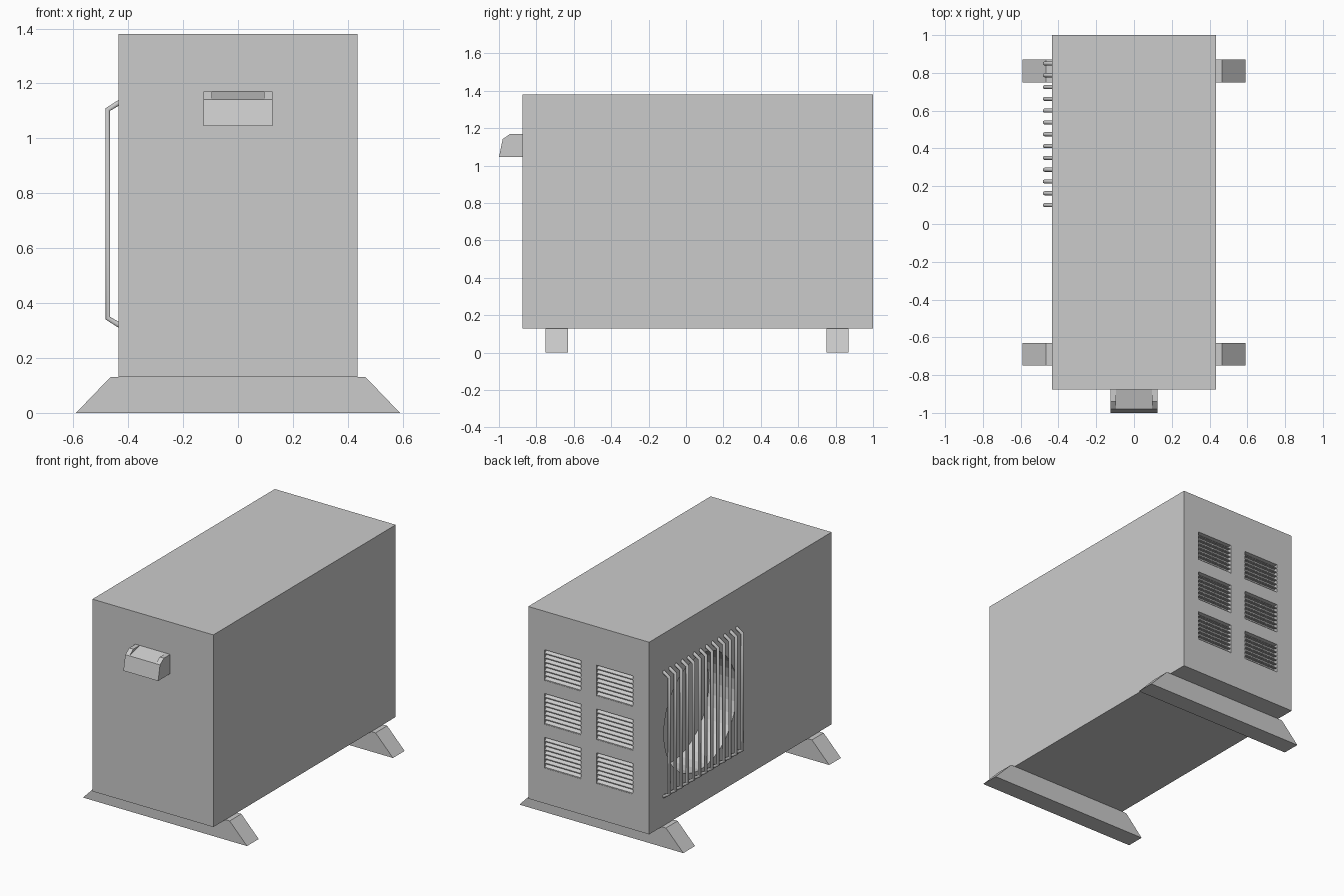
import bpy, bmesh
from mathutils import Vector, Matrix

if "Cube" in bpy.data.objects:
    bpy.data.objects.remove(bpy.data.objects["Cube"], do_unlink=True)

grey = bpy.data.materials.new("casing grey")
grey.use_nodes = True
colour = (0.6, 0.6, 0.6, 1)
grey.diffuse_color = colour
grey.node_tree.nodes["Principled BSDF"].inputs["Base Color"].default_value = colour


def finish(name, bm):
    bmesh.ops.recalc_face_normals(bm, faces=bm.faces)
    mesh = bpy.data.meshes.new(name)
    bm.to_mesh(mesh)
    bm.free()
    mesh.materials.append(grey)
    obj = bpy.data.objects.new(name, mesh)
    bpy.context.collection.objects.link(obj)
    return obj


def add_prism(bm, profile, axis, low, high):
    """Extrude a closed profile along x or y; the profile holds (other axis, z)."""
    def place(t, p):
        return (t, p[0], p[1]) if axis == "x" else (p[0], t, p[1])
    face = bm.faces.new([bm.verts.new(place(low, p)) for p in profile])
    moved = bmesh.ops.extrude_face_region(bm, geom=[face])["geom"]
    shift = Vector(place(high - low, (0, 0)))
    bmesh.ops.translate(bm, vec=shift, verts=[v for v in moved if isinstance(v, bmesh.types.BMVert)])


def add_box(bm, x0, x1, y0, y1, z0, z1):
    add_prism(bm, [(x0, z0), (x1, z0), (x1, z1), (x0, z1)], "y", y0, y1)


# Casing
W, FRONT, BACK, BOTTOM, TOP = 0.435, -0.875, 1.0, 0.13, 1.38
bm = bmesh.new()
add_box(bm, -W, W, FRONT, BACK, BOTTOM, TOP)
casing = finish("casing", bm)

# Cutters for the fan opening and the six vent pockets
FAN_Y, FAN_Z, FAN_R, DEPTH = 0.475, 0.725, 0.375, 0.2
VENT_W, VENT_H, VENT_D = 0.26, 0.2, 0.03
vents = [(x, z) for x in (-0.187, 0.187) for z in (0.46, 0.745, 1.03)]
bm = bmesh.new()
bmesh.ops.create_cone(
    bm, cap_ends=True, segments=32, radius1=FAN_R, radius2=FAN_R, depth=DEPTH * 2,
    matrix=Matrix.Translation((-W, FAN_Y, FAN_Z)) @ Matrix.Rotation(1.5707963, 4, "Y"))
for x, z in vents:
    add_box(bm, x - VENT_W / 2, x + VENT_W / 2, BACK - VENT_D, BACK + 0.1,
            z - VENT_H / 2, z + VENT_H / 2)
cutter = finish("opening_cutter", bm)
cutter.hide_render = True
cut = casing.modifiers.new("openings", "BOOLEAN")
cut.object = cutter
cut.operation = "DIFFERENCE"
cut.solver = "EXACT"
bpy.context.view_layer.objects.active = casing
bpy.ops.object.modifier_apply(modifier=cut.name)
bpy.data.objects.remove(cutter, do_unlink=True)

# Sloping slats in the vents
SLATS = 7
pitch = VENT_H / SLATS
bm = bmesh.new()
for x, z in vents:
    for i in range(SLATS):
        low = z - VENT_H / 2 + i * pitch
        edge = BACK - 0.002
        inner = BACK - VENT_D
        add_prism(bm, [(inner, low + pitch * 0.3), (edge, low), (edge, low + pitch * 0.2),
                       (inner, low + pitch)], "x", x - VENT_W / 2, x + VENT_W / 2)
finish("vent_slats", bm)

# Fan guard bars
BARS = 13
path = [(-W + 0.01, 1.135), (-0.474, 1.105), (-0.474, 0.345), (-W + 0.01, 0.315)]
for i in range(BARS):
    y = FAN_Y + FAN_R * (2 * i / (BARS - 1) - 1)
    curve = bpy.data.curves.new("guard_bar", "CURVE")
    curve.dimensions = "3D"
    curve.bevel_depth = 0.011
    curve.bevel_resolution = 1
    curve.materials.append(grey)
    spline = curve.splines.new("POLY")
    spline.points.add(len(path) - 1)
    for point, (x, z) in zip(spline.points, path):
        point.co = (x, y, z, 1)
    bar = bpy.data.objects.new("guard_bar", curve)
    bpy.context.collection.objects.link(bar)

# Feet
for name, y in (("front_foot", -0.69), ("back_foot", 0.81)):
    bm = bmesh.new()
    add_prism(bm, [(-0.59, 0), (0.59, 0), (0.465, BOTTOM), (-0.465, BOTTOM)],
              "y", y - 0.06, y + 0.06)
    finish(name, bm)

# Handle: sloped block with a raised cheek at each end
bm = bmesh.new()
add_prism(bm, [(FRONT, 1.045), (-1, 1.045), (-0.98, 1.142), (FRONT, 1.17)], "x", -0.125, 0.125)
for x in (-0.125, 0.095):
    add_prism(bm, [(FRONT, 1.168), (-0.98, 1.142), (-0.94, 1.17), (FRONT, 1.17)], "x", x, x + 0.03)
finish("handle", bm)
